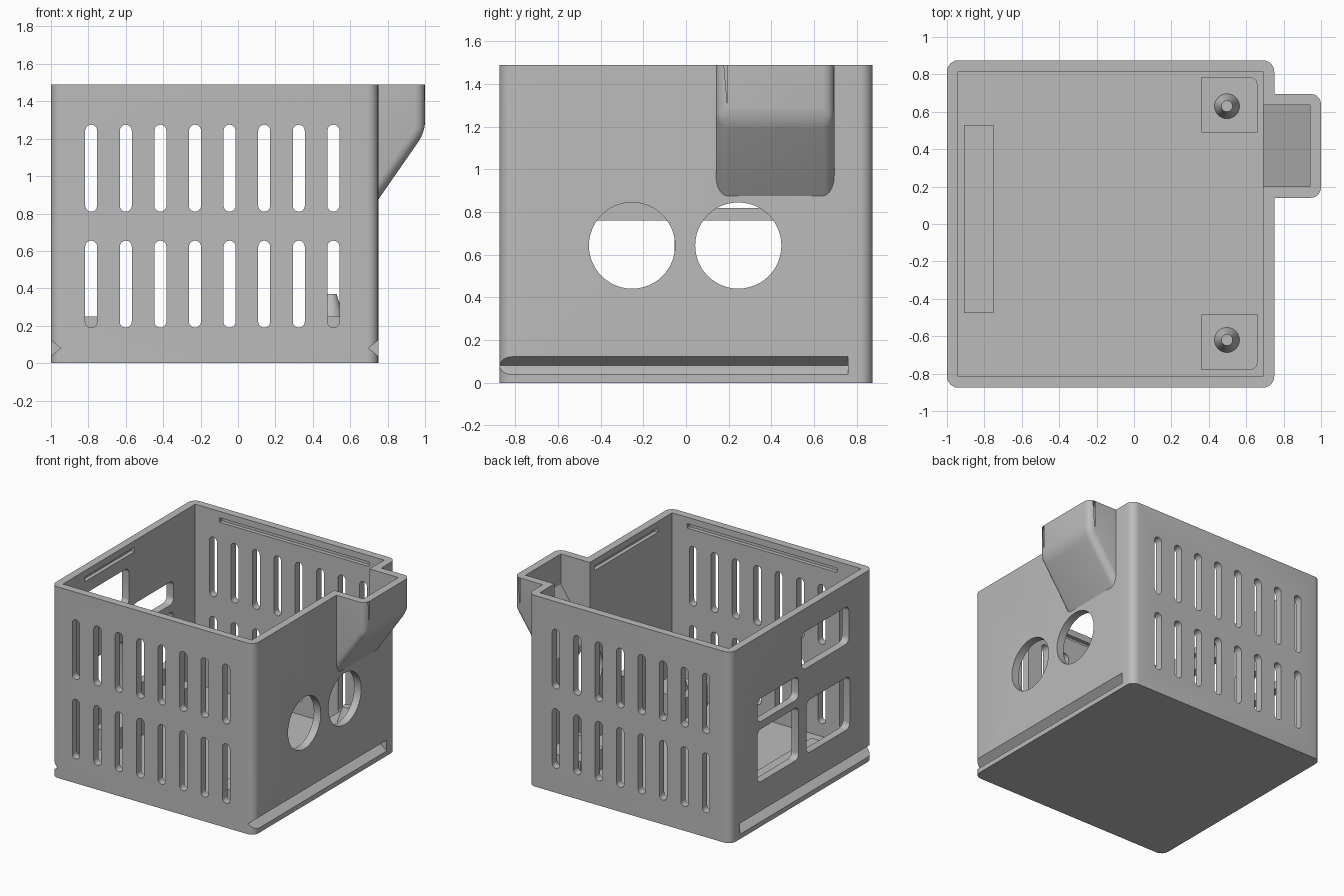
import bpy, bmesh, math

if "Cube" in bpy.data.objects:
    bpy.data.objects.remove(bpy.data.objects["Cube"])

grey = bpy.data.materials.new("light_grey")
grey.diffuse_color = (0.5, 0.5, 0.5, 1)
grey.use_nodes = True
grey.node_tree.nodes["Principled BSDF"].inputs["Base Color"].default_value = grey.diffuse_color

TOP, FLOOR = 1.49, 0.09
AXES = {"x": lambda a, b, c: (c, a, b),
        "y": lambda a, b, c: (a, c, b),
        "z": lambda a, b, c: (a, b, c)}


def rounded(a0, a1, b0, b1, r=0.0, seg=6):
    """Outline of a rectangle with rounded corners."""
    if r == 0:
        return [(a0, b0), (a1, b0), (a1, b1), (a0, b1)]
    pts = []
    corners = [(a1 - r, b1 - r), (a0 + r, b1 - r), (a0 + r, b0 + r), (a1 - r, b0 + r)]
    for q, (ca, cb) in enumerate(corners):
        for i in range(seg + 1):
            t = math.pi / 2 * (q + i / seg)
            p = (ca + r * math.cos(t), cb + r * math.sin(t))
            if not pts or math.dist(p, pts[-1]) > 1e-4:
                pts.append(p)
    if math.dist(pts[0], pts[-1]) < 1e-4:
        pts.pop()
    return pts


def prism(name, outline, axis, lo, hi, bevel=None):
    """Extrude an outline along an axis; bevel = (edge rule, radius)."""
    bm = bmesh.new()
    place = AXES[axis]
    face = bm.faces.new([bm.verts.new(place(a, b, lo)) for a, b in outline])
    ext = bmesh.ops.extrude_face_region(bm, geom=[face])
    shift = place(0, 0, hi - lo)
    bmesh.ops.translate(bm, vec=shift, verts=[v for v in ext["geom"] if isinstance(v, bmesh.types.BMVert)])
    if bevel:
        edges = [e for e in bm.edges if bevel[0](e)]
        bmesh.ops.bevel(bm, geom=edges, offset=bevel[1], segments=5, profile=0.5, affect="EDGES")
    bmesh.ops.recalc_face_normals(bm, faces=bm.faces)
    me = bpy.data.meshes.new(name)
    bm.to_mesh(me)
    bm.free()
    me.materials.append(grey)
    ob = bpy.data.objects.new(name, me)
    bpy.context.collection.objects.link(ob)
    return ob


def combine(target, tool, op="DIFFERENCE"):
    mod = target.modifiers.new("combine", "BOOLEAN")
    mod.operation, mod.object, mod.solver = op, tool, "EXACT"
    bpy.context.view_layer.objects.active = target
    bpy.ops.object.modifier_apply(modifier=mod.name)
    bpy.data.objects.remove(tool)


def smooth(ob):
    bpy.ops.object.select_all(action="DESELECT")
    ob.select_set(True)
    bpy.context.view_layer.objects.active = ob
    bpy.ops.object.shade_smooth_by_angle(angle=math.radians(30))


# Outer shell with rounded vertical corners
case = prism("case", rounded(-1, 0.75, -0.875, 0.875, 0.06), "z", 0, 1.6)


# Side chute with rounded outer edges
def chute_edge(e):
    p, q = (v.co for v in e.verts)
    if abs(p.y - q.y) > 0.01:
        return abs(p.x - 1) < 0.01 and p.z < 1.4
    return max(p.x, q.x) > 0.9 and min(p.z, q.z) < 1.4


chute = prism("chute", [(0.72, 1.6), (1, 1.6), (1, 1.235), (0.72, 0.832)], "y", 0.14, 0.695,
              (chute_edge, 0.055))
combine(case, chute, "UNION")
combine(case, prism("trim", rounded(-2, 2, -2, 2), "z", TOP, 2))

# Main cavity and chute cavity
combine(case, prism("cavity", rounded(-0.94, 0.69, -0.815, 0.815), "z", FLOOR, 1.8))
combine(case, prism("chute_cavity", [(0.6, 1.8), (0.94, 1.8), (0.94, 1.254), (0.6, 0.764)],
                    "y", 0.2, 0.635))

# Two rows of vent slots through front and back walls
for i in range(8):
    x = -0.785 + 0.185 * i
    for z0, z1 in ((0.19, 0.655), (0.81, 1.275)):
        slot = rounded(x - 0.032, x + 0.032, z0, z1, 0.032)
        combine(case, prism("slot", slot, "y", -1.2, 1.2))

# Round holes in the right wall
for y in (-0.253, 0.245):
    hole = rounded(y - 0.202, y + 0.202, 0.441, 0.845, 0.202, 12)
    combine(case, prism("hole", hole, "x", 0.65, 0.9))

# Port windows in the left wall
for y0, y1, z0, z1 in ((0.04, 0.55, 0.35, 0.76), (-0.59, -0.055, 0.35, 0.76),
                       (0.04, 0.55, 0.82, 1.0), (-0.58, 0.0, 1.02, 1.31)):
    combine(case, prism("window", rounded(y0, y1, z0, z1, 0.045), "x", -1.2, -0.92))

# V grooves along both sides, open at the front
for side, s in ((-1, 1), (0.75, -1)):
    groove = [(side - s * 0.0535, -0.005), (side + s * 0.053, 0.08), (side - s * 0.0535, 0.165)]
    combine(case, prism("groove", groove, "y", -1.0, 0.76))

# Shallow lid grooves inside the rim
combine(case, prism("lid_groove", rounded(-0.73, 0.56, 1.405, 1.44), "y", -0.845, 0.845))
combine(case, prism("lid_groove", rounded(-0.54, 0.07, 1.405, 1.44), "x", -0.97, -0.9))
combine(case, prism("lid_groove", rounded(-0.64, 0.14, 1.405, 1.44), "x", 0.6, 0.72))
smooth(case)

# Support rail on the floor by the left wall
prism("support_rail", rounded(-0.91, -0.75, -0.475, 0.53), "z", FLOOR - 0.02, 0.25)

# Support posts with tapered pegs
for label, y0, y1, y in (("front", -0.78, -0.485, -0.62), ("back", 0.49, 0.785, 0.63)):
    r, x1 = 0.04, 0.66
    s = -1 if label == "front" else 1
    outer, inner = (y0, y1) if s < 0 else (y1, y0)
    arc = [(x1 - r + r * math.cos(t * math.pi / 10), outer - s * r + s * r * math.sin(t * math.pi / 10))
           for t in range(6)]
    post = prism(label + "_post", [(0.36, inner), (x1, inner)] + arc + [(0.36, outer)],
                 "z", FLOOR - 0.02, 0.25)
    smooth(post)
    bpy.ops.mesh.primitive_cone_add(vertices=32, radius1=0.07, radius2=0.03, depth=0.13,
                                    location=(0.497, y, 0.305))
    peg = bpy.context.object
    peg.name = label + "_peg"
    peg.data.materials.append(grey)
    smooth(peg)
